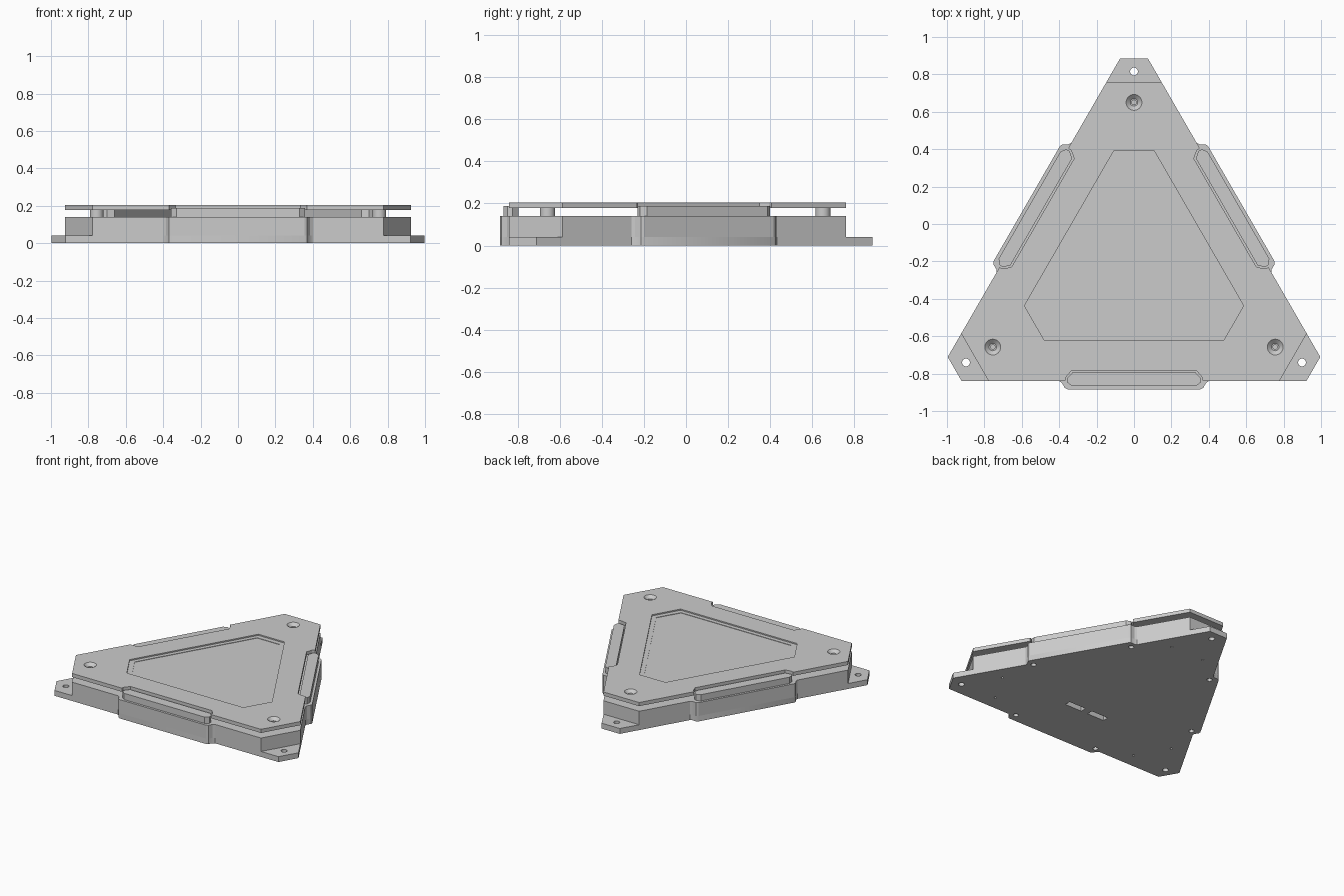
import bpy, bmesh
from math import sin, cos, pi, sqrt, radians

if "Cube" in bpy.data.objects:
    bpy.data.objects.remove(bpy.data.objects["Cube"])

CY = -0.222          # centre of the three-fold symmetry
EDGE = 0.618         # centre to straight side


def spin(pts, k):
    """Rotate points (relative to the centre) by k thirds of a turn."""
    a = 2 * pi * k / 3
    return [(x * cos(a) - y * sin(a), x * sin(a) + y * cos(a)) for x, y in pts]


def outline(edge, tip, middle=()):
    """Triangle with cut corners; middle = right half of a side detail, outer to inner."""
    end = sqrt(3) * edge - 2 * (2 * edge - tip) / sqrt(3)
    half = [(end, -edge)] + [(x, -y) for x, y in middle]
    side = [(-x, y) for x, y in half] + half[::-1]
    return [p for k in range(3) for p in spin(side, k)]


def add_prism(bm, pts, z0, z1):
    lo = [bm.verts.new((x, y + CY, z0)) for x, y in pts]
    hi = [bm.verts.new((x, y + CY, z1)) for x, y in pts]
    n = len(pts)
    bm.faces.new(lo[::-1])
    bm.faces.new(hi)
    for i in range(n):
        j = (i + 1) % n
        bm.faces.new((lo[i], lo[j], hi[j], hi[i]))


def add_lathe(bm, x, y, profile, n=24):
    """Closed round solid from (z, radius) pairs listed upward."""
    rings = [[bm.verts.new((x + r * cos(2 * pi * i / n), y + CY + r * sin(2 * pi * i / n), z))
              for i in range(n)] for z, r in profile]
    bm.faces.new(rings[0][::-1])
    bm.faces.new(rings[-1])
    for a, b in zip(rings, rings[1:]):
        for i in range(n):
            j = (i + 1) % n
            bm.faces.new((a[i], a[j], b[j], b[i]))


def finish(name, bm):
    me = bpy.data.meshes.new(name)
    bm.to_mesh(me)
    bm.free()
    ob = bpy.data.objects.new(name, me)
    bpy.context.collection.objects.link(ob)
    return ob


def prism(name, pts, z0, z1):
    bm = bmesh.new()
    add_prism(bm, pts, z0, z1)
    return finish(name, bm)


def cut(ob, bm):
    cutter = finish("cutter", bm)
    cutter.hide_render = True
    m = ob.modifiers.new("cut", 'BOOLEAN')
    m.operation, m.solver, m.object = 'DIFFERENCE', 'EXACT', cutter
    bpy.context.view_layer.objects.active = ob
    bpy.ops.object.modifier_apply(modifier=m.name)
    bpy.data.objects.remove(cutter)


def smooth(ob):
    bpy.ops.object.select_all(action='DESELECT')
    ob.select_set(True)
    bpy.context.view_layer.objects.active = ob
    bpy.ops.object.shade_smooth_by_angle(angle=radians(30))


bulge = [(0.40, EDGE), (0.385, 0.628), (0.37, 0.655), (0.355, 0.662)]

# Base plate with mounting tabs
base = prism("base_plate", outline(EDGE, 1.107, bulge), 0, 0.04)
bm = bmesh.new()
for k in range(3):
    holes = [((0, 1.037), 0.021), ((0.35, -0.60), 0.018), ((-0.35, -0.60), 0.018),
             ((0.136, 0.78), 0.008), ((-0.136, 0.78), 0.008)]
    for p, r in holes:
        (x, y), = spin([p], k)
        add_lathe(bm, x, y, [(-0.02, r), (0.06, r)])
for x in (-0.078, 0.118):          # cable slots
    add_prism(bm, [(x - .07, -.275), (x + .07, -.275), (x + .07, -.23), (x - .07, -.23)], -0.02, 0.06)
cut(base, bm)
smooth(base)

# Housing above the plate
prism("housing", outline(EDGE, 0.982, bulge), 0.04, 0.14)

# Lid with side notches, stepped window recess and countersunk holes
notch = [(0.368, EDGE), (0.365, 0.598), (0.335, 0.563)]
lid = prism("lid", outline(EDGE, 0.982, notch), 0.178, 0.205)
for edge, tip, floor in ((0.40, 0.615, 0.196), (0.37, 0.58, 0.193)):
    bm = bmesh.new()
    add_prism(bm, outline(edge, tip), floor, 0.25)
    cut(lid, bm)
bm = bmesh.new()
for k in range(3):
    (x, y), = spin([(0, 0.872)], k)
    add_lathe(bm, x, y, [(0.15, 0.02), (0.184, 0.02), (0.2055, 0.043), (0.23, 0.043)])
cut(lid, bm)
smooth(lid)

# Screw posts and side bars between housing and lid
for k in range(3):
    (x, y), = spin([(0, 0.872)], k)
    bm = bmesh.new()
    add_lathe(bm, x, y, [(0.14, 0.036), (0.178, 0.036)])
    post = finish(f"screw_post_{k + 1}", bm)
    bm = bmesh.new()
    add_lathe(bm, x, y, [(0.15, 0.012), (0.2, 0.012)])
    cut(post, bm)
    smooth(post)

    right = [(0.33, -0.645), (0.357, -0.625), (0.357, -0.603), (0.33, -0.573)]
    bar = right + [(-a, b) for a, b in right[::-1]]
    prism(f"side_bar_{k + 1}", spin(bar, k), 0.14, 0.187)
